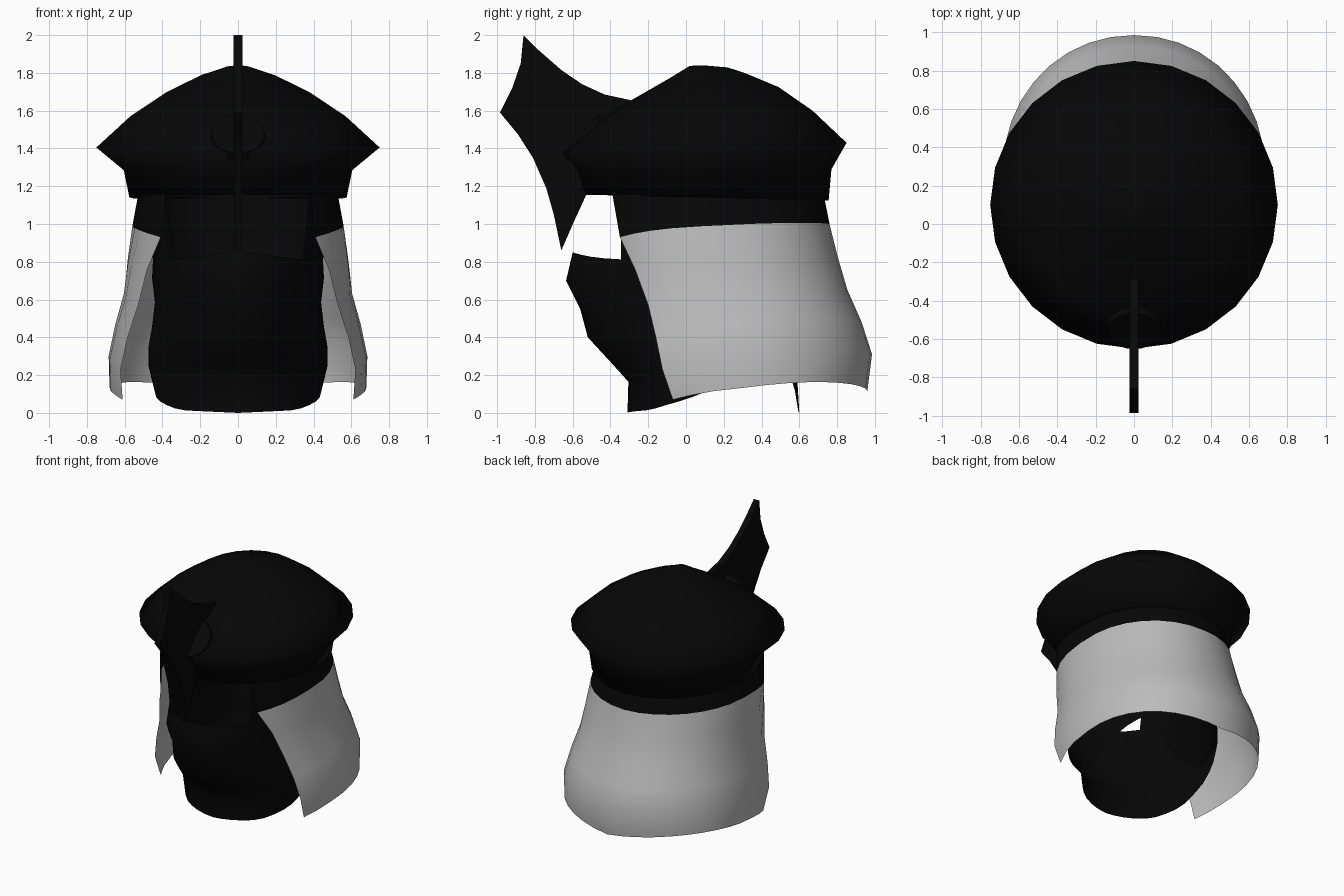
import bpy, bmesh, math
from mathutils import Vector

cube = bpy.data.objects.get("Cube")
if cube:
    bpy.data.objects.remove(cube)


def material(name, value):
    m = bpy.data.materials.new(name)
    m.use_nodes = True
    colour = (value, value, value, 1)
    m.diffuse_color = colour
    m.node_tree.nodes["Principled BSDF"].inputs["Base Color"].default_value = colour
    return m


BLACK = material("black cloth", 0.002)
GREY = material("grey cloth", 0.5)


def finish(name, bm, mats, angle=40):
    mesh = bpy.data.meshes.new(name)
    bmesh.ops.recalc_face_normals(bm, faces=bm.faces)
    bm.to_mesh(mesh)
    bm.free()
    obj = bpy.data.objects.new(name, mesh)
    bpy.context.collection.objects.link(obj)
    for m in mats:
        mesh.materials.append(m)
    bpy.ops.object.select_all(action="DESELECT")
    obj.select_set(True)
    bpy.context.view_layer.objects.active = obj
    bpy.ops.object.shade_smooth_by_angle(angle=math.radians(angle))
    return obj


def skin(rows, closed, keep=lambda r, c: True, mat=lambda r: 0):
    """Join rows of points into a quad sheet."""
    bm = bmesh.new()
    grid = [[bm.verts.new(p) for p in row] for row in rows]
    count = len(rows[0])
    for r in range(len(rows) - 1):
        for c in range(count if closed else count - 1):
            if keep(r, c):
                d = (c + 1) % count
                f = bm.faces.new((grid[r][c], grid[r][d], grid[r + 1][d], grid[r + 1][c]))
                f.material_index = mat(r)
    bmesh.ops.delete(bm, geom=[v for v in bm.verts if not v.link_faces], context="VERTS")
    return bm


def power(v, n):
    return math.copysign(abs(v) ** (2 / n), v)


# Cap: rings of (x radius, y radius, centre y, height, tilt to the back)
SIDES = 24
cap_rings = [
    (0.01, 0.01, 0.08, 1.84, 0), (0.06, 0.1, 0.12, 1.833, -0.004),
    (0.2, 0.2, 0.11, 1.785, 0.015), (0.39, 0.39, 0.1, 1.69, 0.035),
    (0.57, 0.57, 0.1, 1.57, 0.03), (0.75, 0.75, 0.1, 1.405, 0.025),
    (0.605, 0.67, 0.1, 1.285, 0.005), (0.575, 0.645, 0.11, 1.14, -0.015),
    (0.5, 0.56, 0.13, 1.15, -0.01),
]
rows = []
for rx, ry, cy, z, tilt in cap_rings:
    angles = [math.tau * i / SIDES for i in range(SIDES)]
    rows.append([(rx * math.sin(a), cy + ry * math.cos(a), z + tilt * math.cos(a))
                 for a in angles])
bm = skin(rows, True)
bmesh.ops.contextual_create(bm, geom=[v for v in bm.verts if v.co.z > 1.8395])
finish("cap", bm, [BLACK], 120)

# Neck cloth: rows of (back z, front z, bulge z, x radius, back y, front y)
CLOTH = 24
cloth_rows = [
    (1.15, 1.16, 0, 0.53, 0.73, -0.39), (1.0, 0.93, 0.01, 0.56, 0.76, -0.35),
    (0.82, 0.76, 0.01, 0.585, 0.805, -0.27), (0.65, 0.57, 0.02, 0.605, 0.855, -0.2),
    (0.48, 0.4, 0.03, 0.65, 0.93, -0.16), (0.31, 0.23, 0.035, 0.685, 0.985, -0.125),
    (0.115, 0.07, 0.053, 0.68, 0.96, -0.07),
]
rows = []
for i, (zb, zf, bulge, rx, yb, yf) in enumerate(cloth_rows):
    t = i / (len(cloth_rows) - 1)
    cy, n_front = 0.12 + 0.18 * t, 2.8 - 0.3 * t
    ry = yb - cy
    end = math.acos(-((cy - yf) / ry) ** (n_front / 2))
    row = []
    for j in range(CLOTH + 1):
        s = 2 * j / CLOTH - 1
        side, back = math.sin(s * end), math.cos(s * end)
        n = 2.05 if back > 0 else n_front
        z = zb + (zf - zb) * abs(s) ** 3 + bulge * math.sin(math.pi * abs(s))
        row.append((rx * power(side, n), cy + ry * power(back, n), z))
    rows.append(row)
finish("neck_cloth", skin(rows, False, mat=lambda r: 0 if r == 0 else 1), [BLACK, GREY], 60)

# Face mask and hood: rows of (height, front y, x radius, back y)
HOOD = 36
OPENING = 5
hood_rows = [
    (0, -0.31, 0.44, 0.6), (0.165, -0.305, 0.475, 0.59), (0.27, -0.4, 0.475, 0.59),
    (0.4, -0.52, 0.455, 0.59), (0.55, -0.56, 0.44, 0.6), (0.7, -0.635, 0.455, 0.62),
    (0.81, -0.6, 0.45, 0.64), (0.95, -0.6, 0.47, 0.67), (1.17, -0.66, 0.5, 0.68),
]
# Lower edge: (degrees from the front, height), arched over each shoulder
rim = [(0, 0), (45, 0.015), (75, 0.07), (90, 0.11), (115, 0.23), (140, 0.31),
       (156, 0.16), (170, 0.01), (180, 0)]


def rim_height(deg):
    for (a, p), (b, q) in zip(rim, rim[1:]):
        if deg <= b:
            return p + (q - p) * (deg - a) / (b - a)
    return 0


rows = []
for h, yf, rx, yb in hood_rows:
    row = []
    for j in range(HOOD):
        a = math.tau * j / HOOD
        c = math.cos(a)
        deg = math.degrees(a)
        low = rim_height(min(deg, 360 - deg))
        z = h + low * max(0, 1 - h / 0.81)
        if h == 0.81:
            z += 0.04 * max(0, c) ** 6
        ry, n = (0.1 - yf, 1.95) if c > 0 else (yb - 0.1, 2.6)
        row.append((rx * power(math.sin(a), n), 0.1 - ry * power(c, n), z))
    rows.append(row)
# The eye opening leaves out the front faces above the mask
finish("face_mask_hood",
       skin(rows, True, lambda r, c: r < 6 or OPENING <= c < HOOD - OPENING), [BLACK], 60)

# Crest blade: side outline (y, z), extruded across x
outline = [
    (-0.86, 2.0), (-0.875, 1.85), (-0.92, 1.72), (-0.985, 1.59), (-0.89, 1.475),
    (-0.81, 1.35), (-0.74, 1.19), (-0.7, 1.05), (-0.66, 0.86), (-0.59, 1.02),
    (-0.53, 1.15), (-0.5, 1.35), (-0.28, 1.6), (-0.29, 1.655), (-0.43, 1.685),
    (-0.55, 1.74), (-0.66, 1.815), (-0.78, 1.92),
]
bm = bmesh.new()
sides = []
for sign in (-1, 1):
    sides.append([bm.verts.new((sign * (0.023 if z > 1.3 else 0.018), y, z)) for y, z in outline])
    bm.faces.new(sides[-1])
for i in range(len(outline)):
    k = (i + 1) % len(outline)
    bm.faces.new((sides[0][i], sides[0][k], sides[1][k], sides[1][i]))
bmesh.ops.triangulate(bm, faces=[f for f in bm.faces if len(f.verts) > 4])
finish("crest_blade", bm, [BLACK], 30)

# Round badge on the sloping front of the cap
bm = bmesh.new()
bmesh.ops.create_cone(bm, cap_ends=True, segments=20, radius1=0.15, radius2=0.14, depth=0.05)
badge = finish("front_badge", bm, [BLACK], 30)
badge.location = (0, -0.54, 1.46)
badge.rotation_euler = Vector((0, -0.74, 0.67)).to_track_quat("Z", "Y").to_euler()
